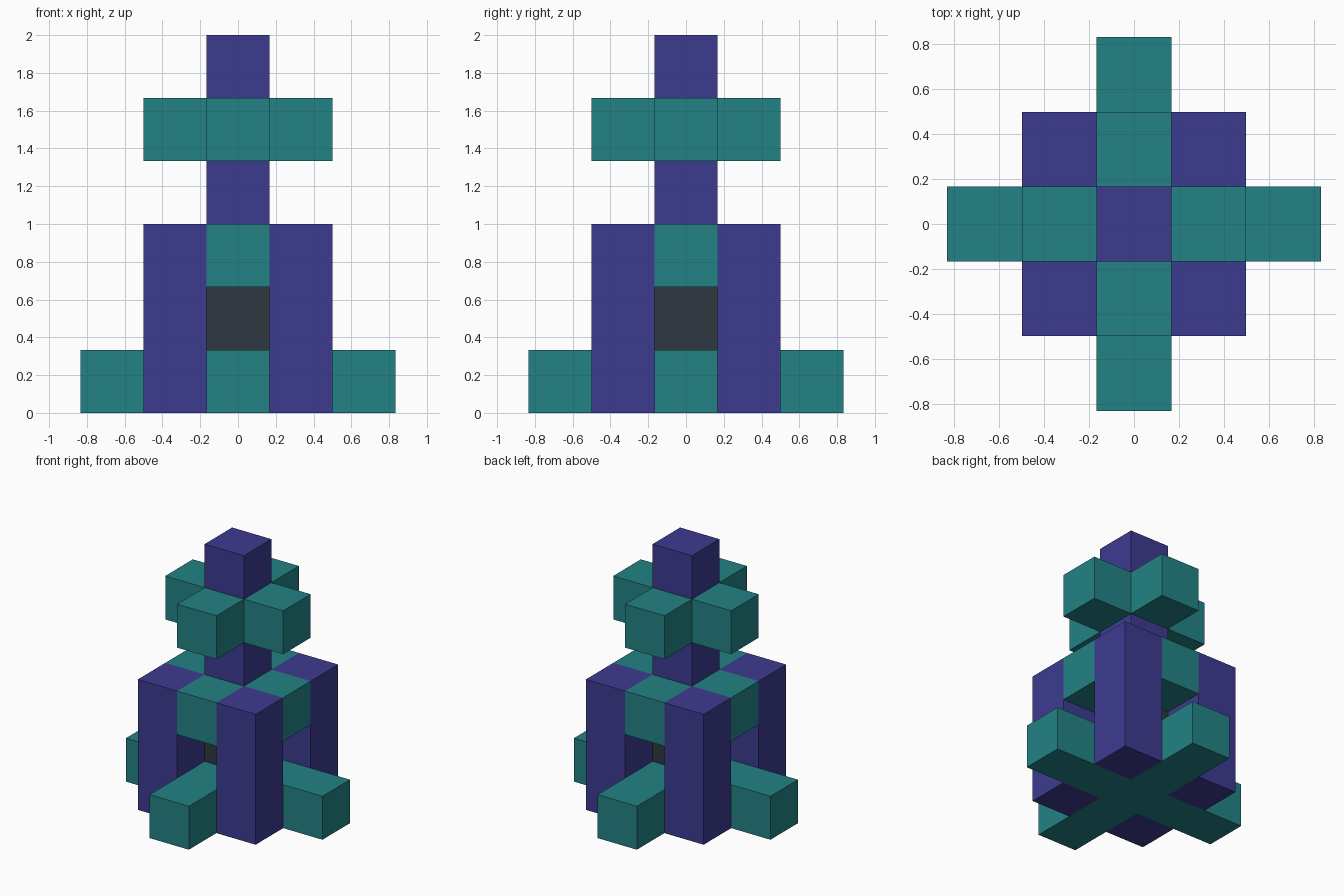
import bpy
import bmesh

U = 1 / 3   # side of one block
H = U / 2

if "Cube" in bpy.data.objects:
    bpy.data.objects.remove(bpy.data.objects["Cube"], do_unlink=True)


def material(name, rgb):
    mat = bpy.data.materials.new(name)
    mat.use_nodes = True
    color = (*rgb, 1)
    mat.diffuse_color = color
    mat.node_tree.nodes["Principled BSDF"].inputs["Base Color"].default_value = color
    return mat


teal = material("teal", (0.017, 0.225, 0.235))
violet = material("violet", (0.047, 0.044, 0.28))
charcoal = material("charcoal", (0.028, 0.038, 0.053))


def prism(name, outline, bottom, top, mat):
    """Extrude a flat outline upwards from bottom to top."""
    bm = bmesh.new()
    face = bm.faces.new([bm.verts.new((x, y, bottom)) for x, y in outline])
    extruded = bmesh.ops.extrude_face_region(bm, geom=[face], use_keep_orig=True)
    for v in extruded["geom"]:
        if isinstance(v, bmesh.types.BMVert):
            v.co.z = top
    bmesh.ops.recalc_face_normals(bm, faces=bm.faces)
    mesh = bpy.data.meshes.new(name)
    bm.to_mesh(mesh)
    bm.free()
    mesh.materials.append(mat)
    obj = bpy.data.objects.new(name, mesh)
    bpy.context.collection.objects.link(obj)
    return obj


def square(cx=0, cy=0):
    return [(cx - H, cy - H), (cx + H, cy - H), (cx + H, cy + H), (cx - H, cy + H)]


def cross(reach):
    """Plus-shaped outline: one arm turned through four quarter turns."""
    points = []
    x_y = [(H, -H), (reach, -H), (reach, H)]
    for _ in range(4):
        points += x_y
        x_y = [(-y, x) for x, y in x_y]
    return points


# Stacked crosses: wide foot, roof between the pillars, upper collar
prism("base_cross", cross(2.5 * U), 0, U, teal)
prism("roof_cross", cross(1.5 * U), 2 * U, 3 * U, teal)
prism("collar_cross", cross(1.5 * U), 4 * U, 5 * U, teal)

# Four corner pillars
for side, sx in (("left", 1), ("right", -1)):
    for end, sy in (("front", -1), ("back", 1)):
        prism(f"{end}_{side}_pillar", square(sx * U, sy * U), 0, 3 * U, violet)

# Central column
prism("dark_core", square(), U, 2 * U, charcoal)
prism("neck", square(), 3 * U, 4 * U, violet)
prism("top_block", square(), 5 * U, 6 * U, violet)
